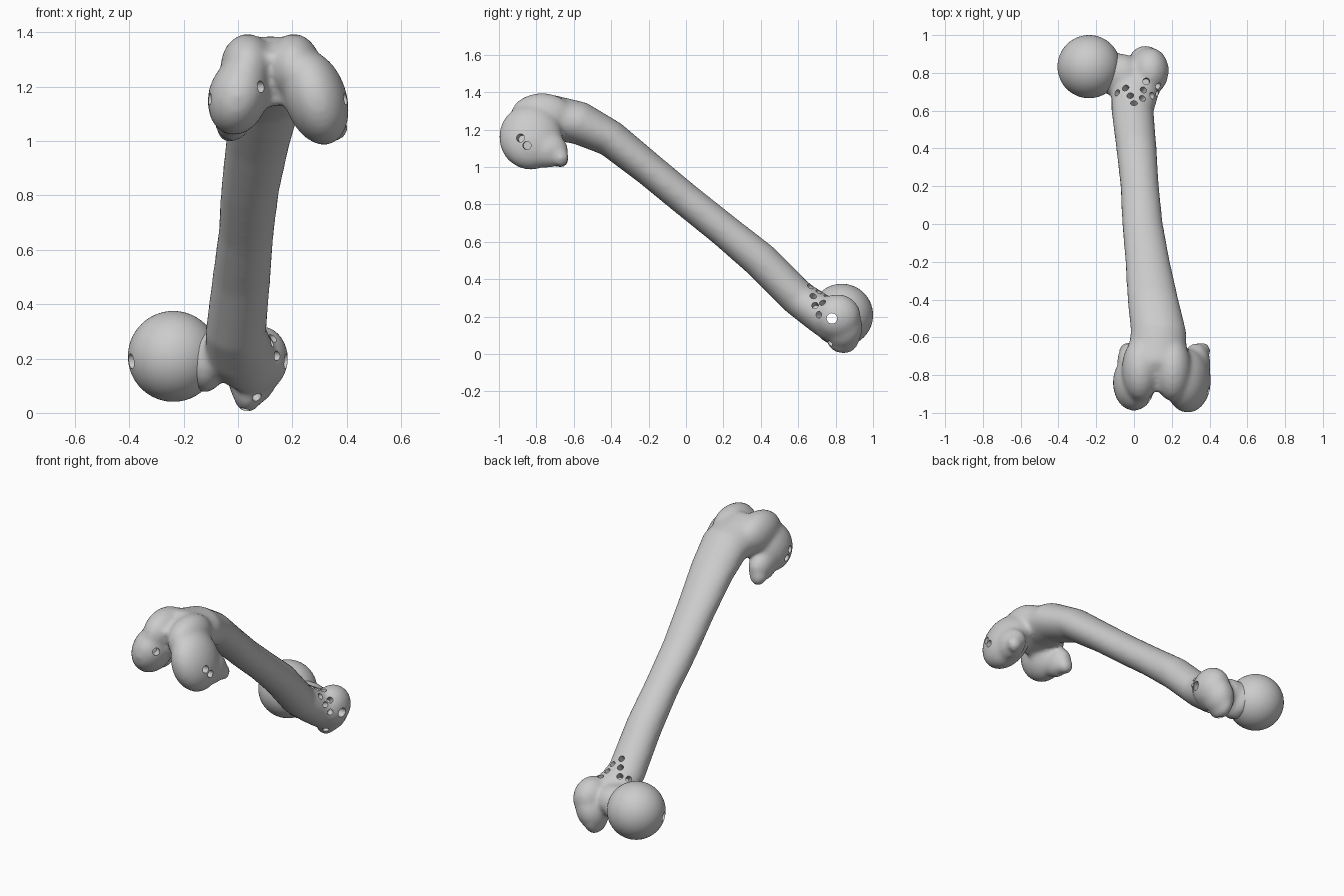
import bpy, bmesh, math
from mathutils import Vector, Matrix
from mathutils.bvhtree import BVHTree

if "Cube" in bpy.data.objects:
    bpy.data.objects.remove(bpy.data.objects["Cube"])

bone = bpy.data.materials.new("bone_grey")
bone.use_nodes = True
GREY = (0.6, 0.6, 0.6, 1)
bone.diffuse_color = GREY
bone.node_tree.nodes["Principled BSDF"].inputs["Base Color"].default_value = GREY


def make_object(name, bm):
    mesh = bpy.data.meshes.new(name)
    bmesh.ops.recalc_face_normals(bm, faces=bm.faces)
    bm.to_mesh(mesh)
    bm.free()
    obj = bpy.data.objects.new(name, mesh)
    bpy.context.collection.objects.link(obj)
    mesh.materials.append(bone)
    return obj


def bake(obj):
    """Replace the mesh by its modified version."""
    graph = bpy.context.evaluated_depsgraph_get()
    mesh = bpy.data.meshes.new_from_object(obj.evaluated_get(graph))
    obj.modifiers.clear()
    obj.data = mesh


def ellipsoid(bm, centre, radii, tilt=0):
    mat = (Matrix.Translation(centre) @ Matrix.Rotation(math.radians(tilt), 4, 'Y')
           @ Matrix.Diagonal((*radii, 1)))
    bmesh.ops.create_uvsphere(bm, u_segments=32, v_segments=20, radius=1, matrix=mat)


def loft(bm, sections, sides=32):
    """Skin elliptical sections: x, y, z, half width, half thickness."""
    rings = []
    for i, (x, y, z, hw, ht) in enumerate(sections):
        a, b = sections[max(i - 1, 0)], sections[min(i + 1, len(sections) - 1)]
        along = Vector((0, b[1] - a[1], b[2] - a[2])).normalized()
        normal = Vector((0, -along.z, along.y))
        ring = []
        for k in range(sides):
            t = math.tau * k / sides
            p = Vector((x + hw * math.cos(t), y, z)) + normal * ht * math.sin(t)
            ring.append(bm.verts.new(p))
        rings.append(ring)
    for r, s in zip(rings, rings[1:]):
        for k in range(sides):
            n = (k + 1) % sides
            bm.faces.new((r[k], r[n], s[n], s[k]))
    bm.faces.new(rings[0])
    bm.faces.new(rings[-1])


bm = bmesh.new()
# Shaft, from the knee end down to the hip end
loft(bm, [
    (0.12, -0.86, 1.22, 0.11, 0.10),
    (0.12, -0.72, 1.265, 0.16, 0.125),
    (0.13, -0.57, 1.235, 0.147, 0.115),
    (0.10, -0.40, 1.15, 0.135, 0.098),
    (0.072, -0.20, 0.99, 0.118, 0.09),
    (0.045, 0.0, 0.825, 0.108, 0.089),
    (0.03, 0.20, 0.665, 0.102, 0.09),
    (0.013, 0.40, 0.50, 0.107, 0.098),
    (-0.008, 0.60, 0.30, 0.112, 0.098),
    (0.01, 0.72, 0.215, 0.13, 0.105),
    (0.04, 0.80, 0.15, 0.11, 0.10),
])
# Knee end: two lobes with ridges above, rear bulges and small lugs
ellipsoid(bm, (0.285, -0.83, 1.16), (0.115, 0.17, 0.18), -18)
ellipsoid(bm, (0.205, -0.77, 1.27), (0.10, 0.17, 0.125))
ellipsoid(bm, (0.33, -0.74, 1.09), (0.075, 0.11, 0.095))
ellipsoid(bm, (0.36, -0.67, 1.05), (0.045, 0.045, 0.05))
ellipsoid(bm, (0.0, -0.84, 1.165), (0.11, 0.15, 0.145), 15)
ellipsoid(bm, (0.035, -0.77, 1.27), (0.10, 0.17, 0.125))
ellipsoid(bm, (-0.02, -0.73, 1.09), (0.07, 0.10, 0.09))
ellipsoid(bm, (-0.03, -0.67, 1.045), (0.05, 0.045, 0.05))
# Hip end: outer knob, lower crest and the neck toward the ball
ellipsoid(bm, (0.085, 0.81, 0.20), (0.10, 0.125, 0.12))
ellipsoid(bm, (0.06, 0.84, 0.14), (0.09, 0.105, 0.12), 20)
ellipsoid(bm, (0.035, 0.84, 0.085), (0.055, 0.09, 0.085))
ellipsoid(bm, (-0.06, 0.79, 0.21), (0.10, 0.11, 0.095))
ellipsoid(bm, (-0.12, 0.80, 0.19), (0.075, 0.12, 0.115))
body = make_object("thigh_bone", bm)

remesh = body.modifiers.new("Blend", 'REMESH')
remesh.mode = 'VOXEL'
remesh.voxel_size = 0.013
smooth = body.modifiers.new("Soften", 'SMOOTH')
smooth.factor = 0.5
smooth.iterations = 14
bake(body)

# Separate round ball of the hip joint
bm = bmesh.new()
bmesh.ops.create_uvsphere(bm, u_segments=64, v_segments=40, radius=0.167,
                          matrix=Matrix.Translation((-0.238, 0.833, 0.208)))
ball = make_object("hip_ball", bm)

# Drilled holes, each square to the surface where its ray lands
tree = BVHTree.FromObject(body, bpy.context.evaluated_depsgraph_get())


def drill(bm, centre, axis, radius, length):
    mat = Matrix.Translation(centre) @ axis.to_track_quat('Z', 'Y').to_matrix().to_4x4()
    bmesh.ops.create_cone(bm, cap_ends=True, segments=20, radius1=radius,
                          radius2=radius, depth=length, matrix=mat)


holes = bmesh.new()
DOWN, LEFT, RIGHT, BACK, UP = map(Vector, (
    (0, 0, -1), (-1, 0, 0), (1, 0, 0), (0, 1, 0), (0, 0, 1)))
spots = {
    "top": (DOWN, 0.018, [(-0.09, 0.695), (-0.045, 0.72), (-0.02, 0.68), (0, 0.64),
                          (0.045, 0.665), (0.05, 0.71), (0.065, 0.755)]),
    "outer": (LEFT, 0.018, [(0.68, 0.31), (0.69, 0.26), (0.73, 0.275), (0.71, 0.21)]),
    "knee_outer": (LEFT, 0.022, [(-0.885, 1.155), (-0.85, 1.115)]),
    "knee_inner": (RIGHT, 0.022, [(-0.885, 1.155), (-0.85, 1.115)]),
    "front": (BACK, 0.022, [(0.085, 1.2)]),
    "under": (UP, 0.018, [(0.025, 0.82), (0.07, 0.77)]),
}
for ray, radius, points in spots.values():
    for a, b in points:
        if ray.z:
            start = Vector((a, b, 0)) - ray * 3
        elif ray.x:
            start = Vector((0, a, b)) - ray * 3
        else:
            start = Vector((a, 0, b)) - ray * 3
        hit, normal, _, _ = tree.ray_cast(start, ray)
        if hit:
            drill(holes, hit, normal, radius, 0.1)
hole_cutter = make_object("hole_cutter", holes)
# One long bore crosses the hip end and the ball
bm = bmesh.new()
drill(bm, Vector((0, 0.78, 0.19)), RIGHT, 0.028, 1.2)
bore_cutter = make_object("bore_cutter", bm)

for obj, cutters in ((body, (hole_cutter, bore_cutter)), (ball, (bore_cutter,))):
    for cutter in cutters:
        mod = obj.modifiers.new("Cut", 'BOOLEAN')
        mod.operation = 'DIFFERENCE'
        mod.solver = 'EXACT'
        mod.object = cutter
    bake(obj)
for cutter in (hole_cutter, bore_cutter):
    bpy.data.objects.remove(cutter)

bpy.ops.object.select_all(action='DESELECT')
for obj in (body, ball):
    obj.select_set(True)
bpy.context.view_layer.objects.active = body
bpy.ops.object.shade_smooth_by_angle(angle=math.radians(45))
